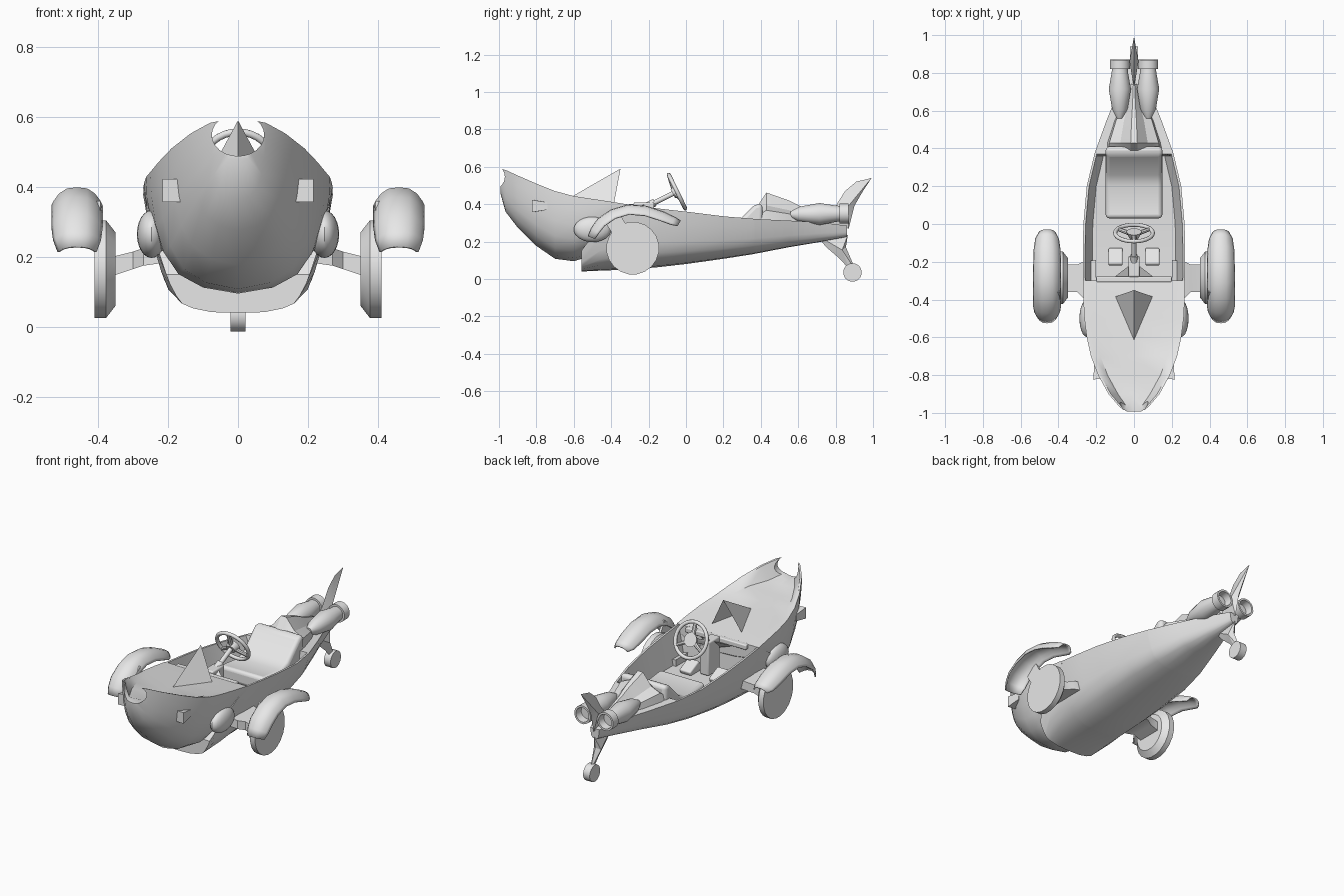
import bpy, bmesh, math
from mathutils import Vector

if "Cube" in bpy.data.objects:
    bpy.data.objects.remove(bpy.data.objects["Cube"])

grey = bpy.data.materials.new("plain_grey")
grey.use_nodes = True
grey.diffuse_color = (0.8, 0.8, 0.8, 1)
grey.node_tree.nodes["Principled BSDF"].inputs["Base Color"].default_value = (0.8, 0.8, 0.8, 1)


def finish(ob, angle=35):
    """Material and shading; angle 0 keeps the part flat."""
    ob.data.materials.clear()
    ob.data.materials.append(grey)
    bpy.ops.object.select_all(action="DESELECT")
    ob.select_set(True)
    bpy.context.view_layer.objects.active = ob
    if angle:
        bpy.ops.object.shade_smooth_by_angle(angle=math.radians(angle))
    return ob


def mesh(name, verts, faces, angle=35, mirror=False):
    me = bpy.data.meshes.new(name)
    me.from_pydata([tuple(v) for v in verts], [], faces)
    bm = bmesh.new()
    bm.from_mesh(me)
    bmesh.ops.recalc_face_normals(bm, faces=bm.faces)
    bm.to_mesh(me)
    bm.free()
    ob = bpy.data.objects.new(name, me)
    bpy.context.collection.objects.link(ob)
    finish(ob, angle)
    if mirror:
        ob.modifiers.new("mirror", "MIRROR").use_mirror_merge = False
    return ob


def loft(name, rings, closed=True, **kw):
    n = len(rings[0])
    faces = []
    for i in range(len(rings) - 1):
        for j in range(n if closed else n - 1):
            k = (j + 1) % n
            faces.append((i * n + j, i * n + k, (i + 1) * n + k, (i + 1) * n + j))
    if closed:
        faces += [tuple(range(n)), tuple(range((len(rings) - 1) * n, len(rings) * n))]
    return mesh(name, [v for r in rings for v in r], faces, **kw)


def turned(name, a, b, profile, n=20, **kw):
    """Revolved part along a-b; profile lists (fraction along, radius)."""
    a, b = Vector(a), Vector(b)
    d = b - a
    u = d.normalized().orthogonal()
    v = d.normalized().cross(u)
    return loft(name, [[a + d * t + r * (u * math.cos(q) + v * math.sin(q))
                        for q in (2 * math.pi * k / n for k in range(n))]
                       for t, r in profile], **kw)


def prism(name, outline, x0, x1, bevel=0, **kw):
    """Side outline (y, z) extruded across x."""
    ob = loft(name, [[(x, y, z) for y, z in outline] for x in (x0, x1)], **kw)
    if bevel:
        m = ob.modifiers.new("bevel", "BEVEL")
        m.width, m.segments = bevel, 3
    return ob


def blade(name, outline, centre, half):
    """Fin that thins from its middle to its outline."""
    n = len(outline)
    verts = [(0, y, z) for y, z in outline] + [(s * half, *centre) for s in (1, -1)]
    faces = [(i, (i + 1) % n, n + s) for i in range(n) for s in (0, 1)]
    return mesh(name, verts, faces, angle=20)


def box(name, c, s, **kw):
    x, y, z = c
    a, b, h = (v / 2 for v in s)
    return prism(name, [(y - b, z - h), (y + b, z - h), (y + b, z + h), (y - b, z + h)],
                 x - a, x + a, **kw)


def section(y, w, top, keel, floor, shape, wall=0.02):
    half = [(w * a, y, keel + (top - keel) * b) for a, b in shape]
    half += [(max(w - wall * 0.6, w * 0.7), y, top), (max(w - wall * 2.5, w * 0.5), y, floor)]
    return half + [(0, y, floor)] + [(-x, q, z) for x, q, z in reversed(half[1:])]


# Hull: y, half width, rim, keel, floor or deck height
body_shape = [(0, 0), (.37, .02), (.63, .12), (.78, .24), (.86, .44), (.95, .75), (1, 1)]
body = [(-.56, .205, .15, .04, .15), (-.45, .255, .30, .045, .30), (-.31, .267, .39, .05, .385),
        (-.30, .27, .395, .05, .20), (-.15, .271, .377, .063, .20), (0, .268, .36, .08, .20),
        (.2, .25, .335, .108, .21), (.36, .212, .322, .133, .22), (.37, .21, .321, .135, .32),
        (.55, .145, .312, .17, .312), (.7, .085, .305, .195, .305), (.86, .03, .285, .225, .285)]
loft("hull_body", [section(*s, body_shape) for s in body])

# Nose: overlaps the front of the hull and rises to a point
nose_shape = [(0, 0), (.4, .05), (.68, .16), (.85, .34), (.94, .56), (.99, .8), (1, 1)]
nose = [(-.993, .045, .59, .46, .585), (-.965, .08, .583, .36, .50), (-.9, .135, .553, .275, .475),
        (-.8, .19, .51, .177, .465), (-.7, .228, .47, .108, .45), (-.6, .25, .443, .095, .437),
        (-.5, .263, .428, .125, .424), (-.4, .268, .413, .20, .411), (-.3, .271, .397, .30, .397)]
nose_ob = loft("nose", [section(*s, nose_shape) for s in nose], angle=40)

# Round notch in the nose tip
cutter = loft("notch_cutter", [[(.075 * math.cos(q), y, .548 + .06 * math.sin(q))
              for q in (math.pi * k / 12 for k in range(24))] for y in (-1.1, -.9)])
cutter.hide_render = True
cut = nose_ob.modifiers.new("notch", "BOOLEAN")
cut.operation, cut.object, cut.solver = "DIFFERENCE", cutter, "EXACT"
bpy.context.view_layer.objects.active = nose_ob
bpy.ops.object.modifier_apply(modifier="notch")
bpy.data.objects.remove(cutter)
finish(nose_ob, 40)

# Eyes and cheek bulges
turned("eye", (.183, -.82, .39), (.19, -.74, .39), [(0, .033), (1, .02)], n=4, angle=0, mirror=True)
bpy.ops.mesh.primitive_uv_sphere_add(segments=20, ring_count=12, location=(0, 0, 0))
cheek = bpy.context.object
cheek.name = "cheek_bulge"
for v in cheek.data.vertices:
    v.co = (.247 + .042 * v.co.x, -.5 + .1 * v.co.y, .265 + .068 * v.co.z)
finish(cheek)
cheek.modifiers.new("mirror", "MIRROR")

# Folded windscreen
mesh("windscreen", [(0, -.62, .435), (0, -.35, .59), (.1, -.385, .405), (-.1, -.385, .405)],
     [(0, 1, 2), (0, 3, 1)], angle=0)

# Front wheels, axle arms and fender brackets
turned("front_wheel", (.35, -.285, .165), (.41, -.285, .165), [(0, .075), (.45, .1), (1, .1)], mirror=True)
arm = [(.2, -.4, -.19, .185, .24), (.27, -.39, -.2, .175, .225), (.3, -.36, -.215, .165, .215),
       (.36, -.36, -.215, .145, .2)]
loft("axle_arm", [[(x, a, lo), (x, b, lo), (x, b, hi), (x, a, hi)] for x, a, b, lo, hi in arm],
     mirror=True)
prism("fender_bracket", [(-.43, .3), (-.36, .36), (-.27, .2), (-.36, .19)], .393, .407, mirror=True)

# Fenders: curved shell over each wheel
path = [(-.522, .228, .75), (-.505, .27, .93), (-.47, .32, 1), (-.40, .368, 1), (-.31, .395, 1),
        (-.21, .387, 1), (-.12, .357, .97), (-.06, .328, .85), (-.03, .31, .6)]
rings = []
for i, (y, z, s) in enumerate(path):
    p, q = path[max(i - 1, 0)], path[min(i + 1, len(path) - 1)]
    t = Vector((0, q[0] - p[0], q[1] - p[1])).normalized()
    down = Vector((0, t.z, -t.y))
    rings.append([Vector((.46 + .07 * s * u, y, z)) + down * (.05 * s * abs(u) ** 3)
                  for u in (-1, -.9, -.7, -.4, 0, .4, .7, .9, 1)])
fender = loft("fender", rings, closed=False, angle=50, mirror=True)
shell = fender.modifiers.new("shell", "SOLIDIFY")
shell.thickness, shell.offset = .008, 0

# Seat and headrest cowl
prism("seat", [(.03, .2), (.03, .285), (.2, .265), (.26, .29), (.37, .4), (.41, .4), (.41, .2)],
      -.15, .15, bevel=.022)
cowl = [(.385, .155, .395), (.43, .145, .462), (.55, .105, .42), (.62, .07, .385), (.74, .03, .345)]
loft("headrest_cowl", [[(w * a, y, .29 + (z - .29) * b) for a, b in
     ((1, 0), (.9, .45), (.5, .6), (.12, 1), (-.12, 1), (-.5, .6), (-.9, .45), (-1, 0))]
     for y, w, z in cowl], angle=25)

# Steering wheel and column
tilt = math.radians(-64)
centre = Vector((0, -.048, .467))
bpy.ops.mesh.primitive_torus_add(major_segments=32, minor_segments=8, major_radius=.1,
                                 minor_radius=.011, location=centre, rotation=(tilt, 0, 0))
bpy.context.object.name = "steering_wheel"
finish(bpy.context.object, 60)
axis = Vector((0, -math.sin(tilt), math.cos(tilt)))
up = Vector((0, math.cos(tilt), math.sin(tilt)))
for k in range(3):
    q = math.radians(90 + 120 * k)
    end = centre + .1 * (Vector((1, 0, 0)) * math.cos(q) - up * math.sin(q))
    turned(f"wheel_spoke_{k + 1}", centre - axis * .01, end, [(0, .011), (1, .008)], n=8)
turned("wheel_hub", centre - axis * .025, centre + axis * .008, [(0, .02), (1, .03)])
turned("steering_column", centre - axis * .24, centre, [(0, .016), (.45, .016), (.45, .01), (1, .01)], n=12)

# Dashboard, console and pedals
box("dashboard", (0, -.293, .385), (.4, .03, .03), bevel=.006)
box("console", (0, -.225, .31), (.06, .11, .2), bevel=.008)
mesh("column_bracket", [(-.11, -.285, .37), (.11, -.285, .37), (.025, -.22, .40), (-.025, -.22, .40),
     (0, -.285, .33)], [(0, 1, 2, 3), (0, 3, 4), (3, 2, 4), (2, 1, 4), (1, 0, 4)], angle=0)
prism("pedal", [(-.22, .25), (-.21, .265), (-.125, .225), (-.135, .2), (-.22, .2)], .06, .135,
      bevel=.008, mirror=True)

# Exhausts
turned("exhaust", (.075, .56, .345), (.075, .87, .35),
       [(0, .012), (.15, .029), (.5, .042), (.78, .031), (.84, .03), (.84, .038),
        (1, .038), (1, .03), (.86, .027)], mirror=True)

# Tail fins and tail wheel
blade("upper_tail_fin", [(.72, .3), (.8, .39), (.85, .47), (.91, .52), (.992, .54), (.94, .46),
      (.9, .39), (.87, .27)], (.86, .38), .024)
blade("lower_tail_fin", [(.69, .24), (.865, .235), (.855, .17), (.885, .1), (.905, .05), (.875, .05),
      (.82, .11), (.75, .17)], (.835, .155), .024)
turned("tail_wheel", (-.022, .89, .035), (.022, .89, .035), [(0, .035), (1, .035)])
